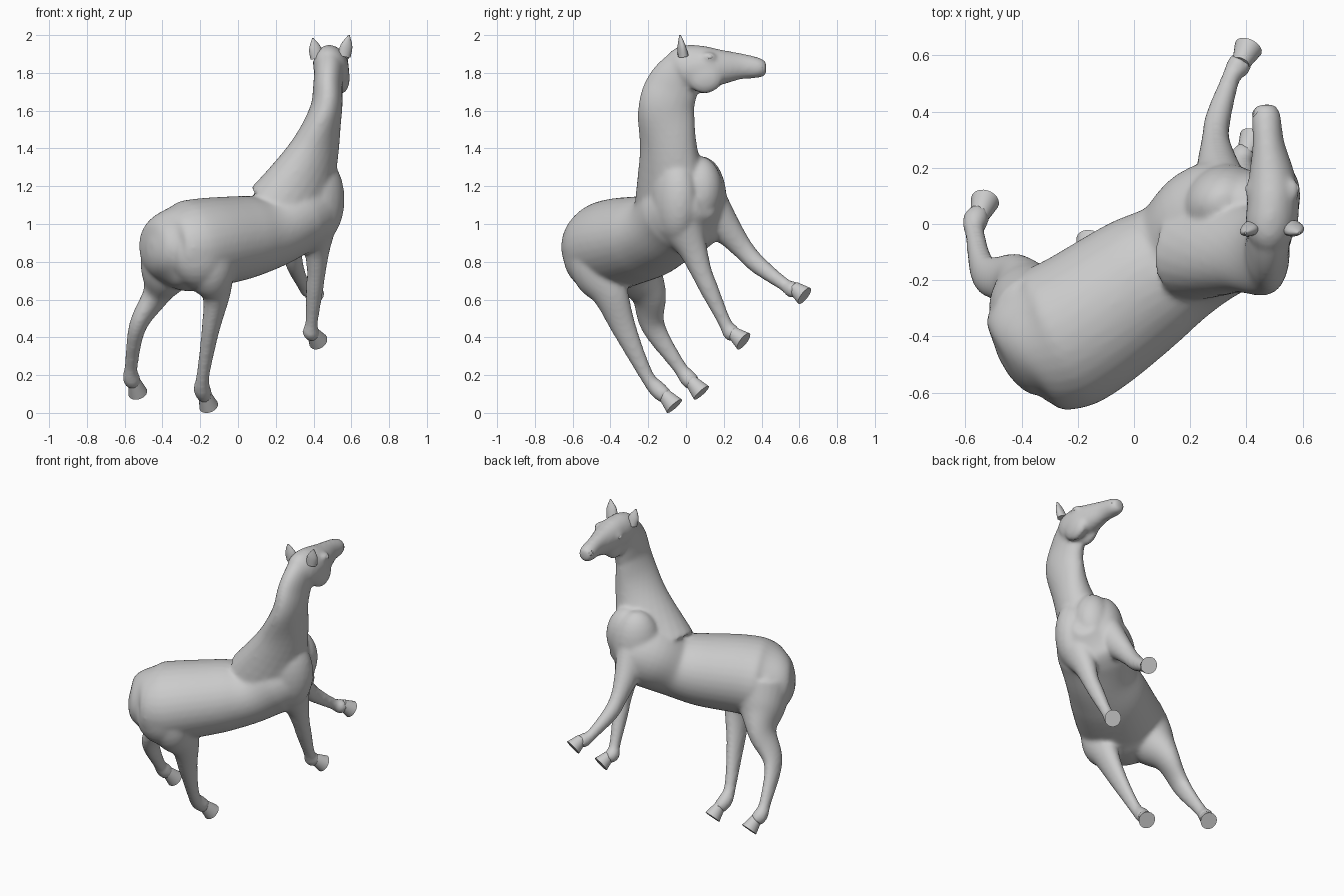
import bpy, bmesh, math
from mathutils import Vector, Matrix

if "Cube" in bpy.data.objects:
    bpy.data.objects.remove(bpy.data.objects["Cube"])

def catmull(p0, p1, p2, p3, t):
    return 0.5 * (2*p1 + (p2-p0)*t + (2*p0-5*p1+4*p2-p3)*t*t + (3*p1-p0-3*p2+p3)*t**3)

def loft(bm, secs, sides, steps=6, n=24):
    """Smooth closed tube; each section is (x, y, z, side radius, depth radius)."""
    if len(sides) == 1:
        sides = sides * len(secs)
    rows = [tuple(s) + tuple(d) for s, d in zip(secs, sides)]
    dense = []
    for i in range(len(rows) - 1):
        q = [rows[max(0, min(len(rows)-1, i+k))] for k in (-1, 0, 1, 2)]
        dense += [[catmull(*c, j/steps) for c in zip(*q)] for j in range(steps)]
    dense.append(list(rows[-1]))
    rings = []
    for i, s in enumerate(dense):
        t = (Vector(dense[min(i+1, len(dense)-1)][:3]) - Vector(dense[max(i-1, 0)][:3])).normalized()
        u = Vector(s[5:])
        u = (u - t*u.dot(t)).normalized()
        v = t.cross(u)
        rings.append([bm.verts.new(Vector(s[:3]) + u*s[3]*math.cos(a) + v*s[4]*math.sin(a))
                      for a in (2*math.pi*k/n for k in range(n))])
    for a, b in zip(rings, rings[1:]):
        for k in range(n):
            bm.faces.new((a[k], a[(k+1) % n], b[(k+1) % n], b[k]))
    bm.faces.new(rings[0][::-1])
    bm.faces.new(rings[-1])

def ball(bm, c, r, yaw=0):
    m = Matrix.Translation(c) @ Matrix.Rotation(yaw, 4, 'Z') @ Matrix.Diagonal((*r, 1))
    bmesh.ops.create_uvsphere(bm, u_segments=24, v_segments=14, radius=1, matrix=m)

def finish(bm, name):
    bmesh.ops.recalc_face_normals(bm, faces=bm.faces[:])
    me = bpy.data.meshes.new(name)
    bm.to_mesh(me)
    bm.free()
    ob = bpy.data.objects.new(name, me)
    bpy.context.collection.objects.link(ob)
    bpy.ops.object.select_all(action='DESELECT')
    bpy.context.view_layer.objects.active = ob
    ob.select_set(True)
    bpy.ops.object.shade_smooth_by_angle(angle=math.radians(40))
    return ob

body = bmesh.new()

# Torso, rump to chest: centre and one radius
torso = [(-.465, -.505, .87, .04), (-.44, -.49, .87, .14), (-.38, -.45, .875, .215), (-.28, -.41, .88, .265),
         (-.17, -.35, .90, .265), (.03, -.21, .93, .245), (.17, -.12, .965, .22), (.29, -.02, 1.05, .24),
         (.41, .05, 1.09, .20), (.49, .11, 1.10, .07)]
loft(body, [(x, y, z, r, r * .9) for x, y, z, r in torso], [(.6, -.8, 0)], n=32)

# Neck, turning towards the left: last value is the heading
neck = [(.28, -.06, 1.10, .19, .25, 37), (.40, -.09, 1.38, .125, .165, 60),
        (.465, -.105, 1.60, .087, .15, 90), (.475, -.075, 1.72, .078, .142, 90),
        (.482, -.02, 1.815, .078, .115, 90), (.488, .02, 1.85, .07, .08, 90)]
loft(body, [s[:5] for s in neck],
     [(math.sin(math.radians(s[5])), -math.cos(math.radians(s[5])), 0) for s in neck])

# Head, poll to muzzle, with cheeks and brows
loft(body, [(.478, -.10, 1.80, .03, .04), (.485, -.03, 1.83, .085, .108), (.495, .07, 1.83, .092, .117),
            (.49, .17, 1.83, .082, .098), (.478, .29, 1.835, .056, .07), (.47, .385, 1.826, .052, .054),
            (.467, .425, 1.825, .034, .036)], [(1, 0, .2)])
for s in (-1, 1):
    ball(body, (.505 + s*.045, .10, 1.775), (.042, .095, .085))
    ball(body, (.492 + s*.075, .12, 1.87 + s*.015), (.022, .04, .025))

# Shoulder, breast and haunch muscles
ball(body, (.31, .08, 1.14), (.15, .125, .22), .65)
ball(body, (.43, -.06, 1.13), (.145, .115, .23), .65)
ball(body, (.39, .07, 1.18), (.13, .12, .18), .65)
ball(body, (-.19, -.49, .85), (.19, .15, .20), .6)
ball(body, (-.37, -.30, .84), (.15, .12, .19), .6)

def leg(name, path, widths, depths, aim):
    """Leg tube along a path, ending in a flared hoof pointed along aim."""
    side = [(1, -.25, 0)]
    loft(body, [(*p, w, d) for p, w, d in zip(path, widths, depths)], side)
    hoof = bmesh.new()
    start = Vector(path[-1])
    loft(hoof, [(*(start + Vector(aim)*t), .037 + .014*t, .039 + .014*t) for t in (-.35, .2, .6, 1)],
         side, steps=3)
    finish(hoof, name + "_hoof")

# Hind legs share one thickness profile: thigh, stifle, gaskin, hock, cannon, fetlock, pastern
hind = ((.175, .142, .075, .047, .035, .046, .04), (.185, .145, .098, .066, .039, .047, .042), (.015, .042, -.047))
leg("right_hind", [(-.19, -.45, .90), (-.15, -.46, .75), (-.115, -.40, .63), (-.145, -.325, .44),
                   (-.185, -.21, .20), (-.19, -.15, .125), (-.17, -.103, .083)], *hind)
leg("left_hind", [(-.34, -.34, .88), (-.38, -.27, .75), (-.43, -.20, .63), (-.53, -.175, .46),
                  (-.565, -.04, .25), (-.565, .01, .185), (-.545, .04, .153)], *hind)

# Front legs: shoulder, elbow, forearm, knee, cannon, fetlock, pastern
front = ((.10, .07, .05, .046, .034, .045, .04), (.135, .082, .058, .05, .036, .046, .041), (.02, .042, -.033))
leg("right_front", [(.43, -.04, 1.02), (.42, .03, .88), (.415, .08, .75), (.405, .125, .65),
                    (.39, .205, .48), (.385, .235, .43), (.405, .263, .412)], *front)
leg("left_front", [(.31, .11, 1.08), (.295, .22, .965), (.29, .30, .87), (.30, .38, .785),
                   (.345, .52, .68), (.37, .56, .655), (.387, .585, .652)], *front)

# Fuse the body into one continuous skin
horse = finish(body, "horse_body")
horse.modifiers.clear()
rm = horse.modifiers.new("fuse", 'REMESH')
rm.mode = 'VOXEL'
rm.voxel_size = .011
rm.use_smooth_shade = True
sm = horse.modifiers.new("soften", 'SMOOTH')
sm.factor = .5
sm.iterations = 14

# Ears, eyes and nostril rims on a slightly tilted head
for side, s in (("left", -1), ("right", 1)):
    ear = bmesh.new()
    base = Vector((.49 + s*.072, -.015, 1.885 + s*.005))
    tip = Vector((.492 + s*.096, -.032, 1.992 + s*.008))
    loft(ear, [(*base, .036, .028), (*base.lerp(tip, .5), .032, .02), (*tip, .004, .004)], [(1, .25, 0)], n=16)
    finish(ear, side + "_ear")
    eye = bmesh.new()
    ball(eye, (.492 + s*.082, .125, 1.868 + s*.016), (.014, .018, .014))
    finish(eye, side + "_eye")
    bpy.ops.mesh.primitive_torus_add(location=(.469 + s*.036, .398, 1.842), rotation=(0, s*1.2, s*.5),
                                     major_radius=.014, minor_radius=.005,
                                     major_segments=20, minor_segments=8)
    bpy.context.object.name = side + "_nostril"
    bpy.ops.object.shade_smooth()
